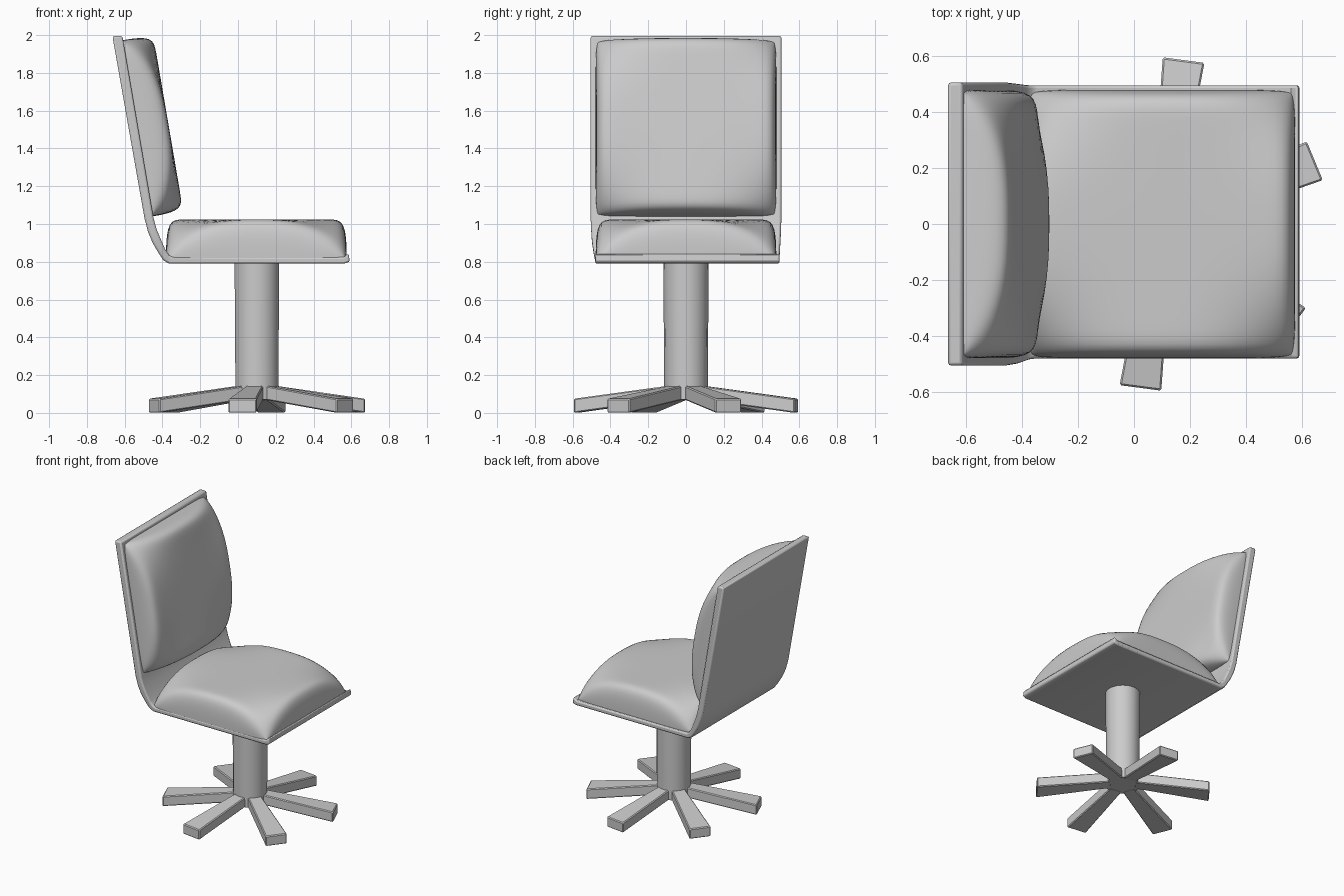
import bpy, bmesh
from math import sin, cos, pi, radians
from mathutils import Matrix

if "Cube" in bpy.data.objects:
    bpy.data.objects.remove(bpy.data.objects["Cube"])


def make_object(name, bm, smooth=35):
    bmesh.ops.recalc_face_normals(bm, faces=bm.faces)
    me = bpy.data.meshes.new(name)
    bm.to_mesh(me)
    bm.free()
    ob = bpy.data.objects.new(name, me)
    bpy.context.collection.objects.link(ob)
    bpy.ops.object.select_all(action='DESELECT')
    ob.select_set(True)
    bpy.context.view_layer.objects.active = ob
    if smooth:
        bpy.ops.object.shade_smooth_by_angle(angle=radians(smooth))
    return ob


def add_bevel(ob, width, segments):
    mod = ob.modifiers.new("bevel", 'BEVEL')
    mod.width = width
    mod.segments = segments
    mod.limit_method = 'ANGLE'
    mod.angle_limit = radians(40)


# Pillow: full height along the middle of each side, pinched down at the corners
def cushion(name, hx, hy, height, matrix, n=36):
    bm = bmesh.new()
    bmesh.ops.create_grid(bm, x_segments=n, y_segments=n, size=1)
    for v in bm.verts:
        u = sin(pi / 2 * sin(pi / 2 * v.co.x))
        w = sin(pi / 2 * sin(pi / 2 * v.co.y))
        dome = 1 - 0.88 * abs(u * w) ** 2.6
        rim = max(0, (1 - abs(u) ** 24) * (1 - abs(w) ** 24)) ** 0.36
        v.co = (u * hx * (1 - 0.025 * w ** 12),
                w * hy * (1 - 0.025 * u ** 12), height * dome * rim)
    bmesh.ops.holes_fill(bm, edges=[e for e in bm.edges if e.is_boundary], sides=0)
    bm.transform(matrix)
    return make_object(name, bm, 60)


cushion("seat_cushion", 0.478, 0.478, 0.205, Matrix.Translation((0.097, 0, 0.82)))
cushion("back_cushion", 0.473, 0.478, 0.163,
        Matrix.Translation((-0.53, 0, 1.507)) @ Matrix.Rotation(radians(80.3), 4, 'Y'))

# Bent shell: outer x z, inner x z, low y, high y
rows = [
    (-0.665, 1.995, -0.612, 1.995, -0.505, 0.505),
    (-0.495, 1.03, -0.447, 1.03, -0.505, 0.505),
    (-0.477, 0.96, -0.430, 0.97, -0.502, 0.503),
    (-0.452, 0.90, -0.407, 0.915, -0.498, 0.50),
    (-0.420, 0.845, -0.385, 0.865, -0.49, 0.497),
    (-0.395, 0.808, -0.365, 0.835, -0.483, 0.495),
    (-0.365, 0.79, -0.345, 0.825, -0.48, 0.495),
    (0.560, 0.79, 0.560, 0.825, -0.48, 0.495),
    (0.592, 0.80, 0.585, 0.845, -0.48, 0.495),
]
bm = bmesh.new()
rings = [[bm.verts.new(p) for p in ((ox, a, oz), (ox, b, oz), (ix, b, iz), (ix, a, iz))]
         for ox, oz, ix, iz, a, b in rows]
for r, s in zip(rings, rings[1:]):
    for i in range(4):
        j = (i + 1) % 4
        bm.faces.new((r[i], r[j], s[j], s[i]))
bm.faces.new(rings[0])
bm.faces.new(rings[-1])
add_bevel(make_object("seat_shell", bm), 0.01, 2)

# Pedestal column
bm = bmesh.new()
bmesh.ops.create_cone(bm, cap_ends=True, segments=18, radius1=0.115, radius2=0.12, depth=0.73,
                      matrix=Matrix.Translation((0.1, 0, 0.435)))
make_object("column", bm)

# Six sloping feet, widening towards the tip
for k in range(6):
    bm = bmesh.new()
    ends = [[bm.verts.new(p) for p in ((r, -w, lo), (r, w, lo), (r, w, hi), (r, -w, hi))]
            for r, w, lo, hi in ((0.08, 0.045, 0.07, 0.145), (0.59, 0.075, 0.0, 0.075))]
    for i in range(4):
        j = (i + 1) % 4
        bm.faces.new((ends[0][i], ends[0][j], ends[1][j], ends[1][i]))
    for e in ends:
        bm.faces.new(e)
    bm.transform(Matrix.Translation((0.1, 0, 0)) @ Matrix.Rotation(radians(22.5 + 60 * k), 4, 'Z'))
    add_bevel(make_object(f"foot_{k + 1}", bm, 0), 0.006, 1)
